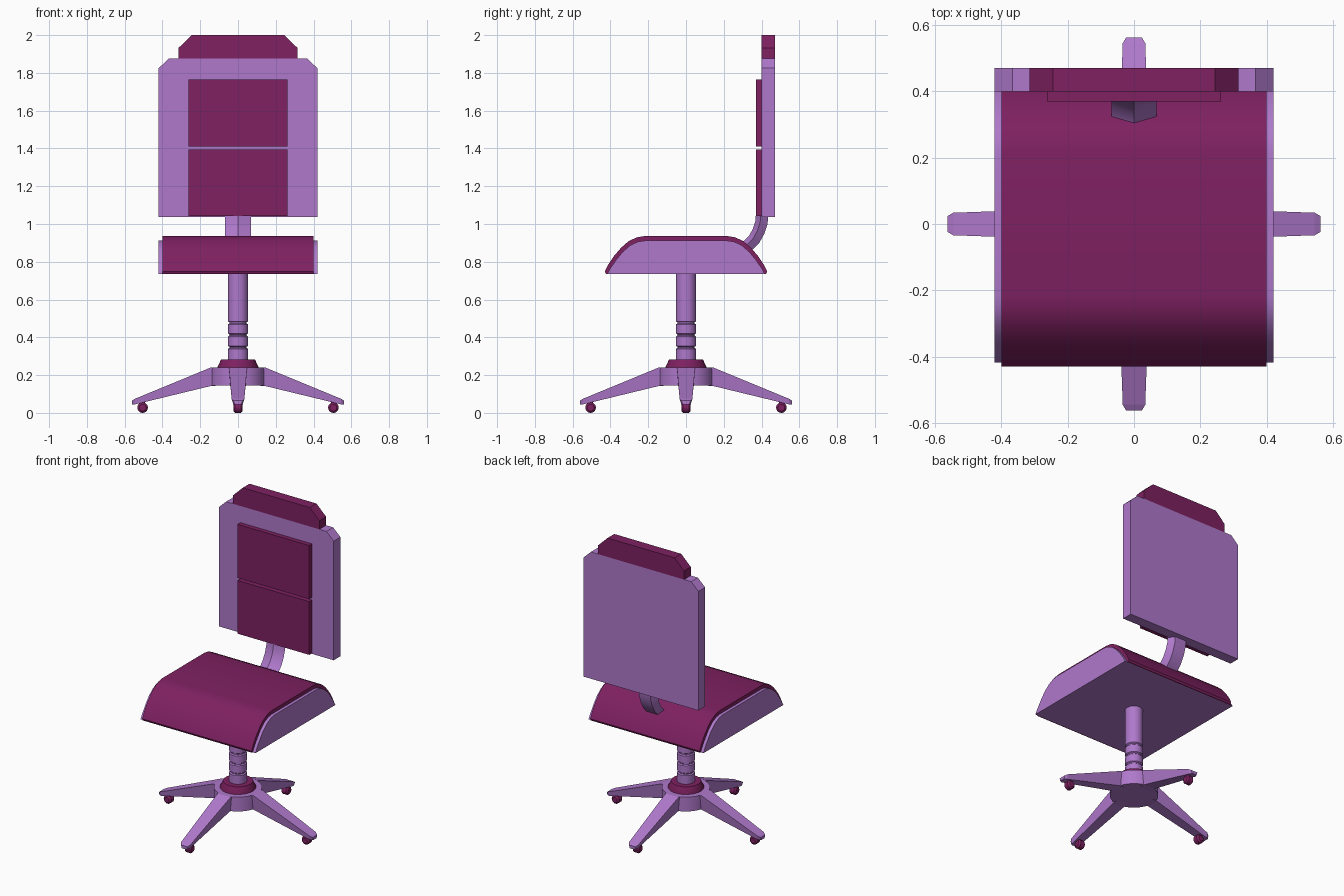
import bpy, bmesh, math
from mathutils import Vector, Matrix

if "Cube" in bpy.data.objects:
    bpy.data.objects.remove(bpy.data.objects["Cube"])


def material(name, rgb):
    m = bpy.data.materials.new(name)
    m.diffuse_color = (*rgb, 1)
    m.use_nodes = True
    m.node_tree.nodes["Principled BSDF"].inputs["Base Color"].default_value = m.diffuse_color
    return m


LILAC = material("lilac", (0.43, 0.19, 0.60))
PLUM = material("plum", (0.21, 0.015, 0.12))


def finish(name, bm, mat, smooth=None):
    bmesh.ops.recalc_face_normals(bm, faces=bm.faces[:])
    me = bpy.data.meshes.new(name)
    bm.to_mesh(me)
    bm.free()
    me.materials.append(mat)
    if smooth:
        me.shade_smooth()
        me.set_sharp_from_angle(angle=math.radians(smooth))
    ob = bpy.data.objects.new(name, me)
    bpy.context.collection.objects.link(ob)
    return ob


def loft(name, rings, mat, smooth=None):
    """Skin a list of equal-length closed rings and cap both ends."""
    bm = bmesh.new()
    vs = [[bm.verts.new(p) for p in r] for r in rings]
    n = len(vs[0])
    for a, b in zip(vs, vs[1:]):
        for i in range(n):
            j = (i + 1) % n
            bm.faces.new((a[i], a[j], b[j], b[i]))
    bm.faces.new(vs[0][::-1])
    bm.faces.new(vs[-1])
    return finish(name, bm, mat, smooth)


def prism_x(name, yz, half, mat, smooth=None):
    return loft(name, [[(x, y, z) for y, z in yz] for x in (-half, half)], mat, smooth)


def prism_y(name, xz, y0, y1, mat):
    return loft(name, [[(x, y, z) for x, z in xz] for y in (y0, y1)], mat)


def lathe(name, rz, mat, sides=32):
    ang = [2 * math.pi * i / sides for i in range(sides)]
    return loft(name, [[(r * math.cos(a), r * math.sin(a), z) for a in ang]
                       for r, z in rz], mat, 30)


def mirrored(half):
    return half + [(-a, b) for a, b in reversed(half)]


# Seat: lilac core wrapped by a thin plum cushion
inner = [(0.418, 0.735), (0.403, 0.762), (0.37, 0.81), (0.335, 0.853),
         (0.295, 0.887), (0.255, 0.906), (0.215, 0.912)]
outer = [(0.424, 0.735), (0.43, 0.748), (0.412, 0.785), (0.38, 0.832), (0.345, 0.873),
         (0.305, 0.908), (0.262, 0.929), (0.22, 0.936)]
prism_x("seat_core", mirrored(inner), 0.42, LILAC, 35)
prism_x("seat_cushion", mirrored(outer) + mirrored(inner)[::-1], 0.40, PLUM, 35)

# Backrest board, head piece and two pads
prism_y("backrest", mirrored([(0.42, 1.037), (0.42, 1.825), (0.367, 1.875)]), 0.40, 0.47, LILAC)
prism_y("headrest", mirrored([(0.315, 1.875), (0.315, 1.932), (0.245, 2.0)]), 0.40, 0.47, PLUM)
for label, z0, z1 in (("lower", 1.042, 1.394), ("upper", 1.411, 1.765)):
    prism_y(f"{label}_back_pad", mirrored([(0.262, z0), (0.262, z1)]), 0.37, 0.402, PLUM)

# Curved five-sided stem joining seat and backrest
path = [Vector(p) for p in ((0, 0.27, 0.845), (0, 0.325, 0.878), (0, 0.362, 0.915),
                            (0, 0.387, 0.96), (0, 0.402, 1.005), (0, 0.406, 1.05))]
section = [(0, -0.036), (0.068, -0.01), (0.042, 0.03), (-0.042, 0.03), (-0.068, -0.01)]
rings = []
for i, p in enumerate(path):
    t = (path[min(i + 1, len(path) - 1)] - path[max(i - 1, 0)]).normalized()
    back = Vector((0, t.z, -t.y))
    rings.append([p + Vector((u, 0, 0)) + back * v for u, v in section])
loft("back_stem", rings, LILAC, 30)

# Column with three grooves, collar and hub
R, G = 0.053, 0.046
profile = [(R, 0.23)]
for z in (0.347, 0.412, 0.477):
    profile += [(R, z - 0.008), (G, z - 0.003), (G, z + 0.003), (R, z + 0.008)]
lathe("column", profile + [(R, 0.74)], LILAC)
lathe("collar", [(0.108, 0.235), (0.108, 0.243), (0.09, 0.282)], PLUM)
lathe("base_hub", [(0.145, 0.145), (0.145, 0.24)], LILAC)

# Four tapered legs, each with a caster wheel
leg = [(0.10, 0.050, 0.042, 0.240, 0.145), (0.145, 0.048, 0.040, 0.240, 0.142),
       (0.545, 0.034, 0.025, 0.075, 0.045), (0.562, 0.024, 0.018, 0.065, 0.045)]
for i, side in enumerate(("right", "back", "left", "front")):
    turn = Matrix.Rotation(i * math.pi / 2, 4, 'Z')
    loft(f"{side}_leg", [[turn @ Vector(p) for p in (
        (r, -b, z0), (r, b, z0), (r, a, z1), (r, -a, z1))]
        for r, a, b, z1, z0 in leg], LILAC)
    wheel = [(0.018, -0.024), (0.028, -0.015), (0.028, 0.015), (0.018, 0.024)]
    ang = [2 * math.pi * k / 20 for k in range(20)]
    loft(f"{side}_caster", [[turn @ Vector((0.505 + r * math.cos(a), y, 0.028 + r * math.sin(a)))
                             for a in ang] for r, y in wheel], PLUM, 30)
    # short peg holding the wheel
    loft(f"{side}_caster_peg", [[turn @ Vector((0.505 + 0.012 * math.cos(a), 0.012 * math.sin(a), z))
                                 for a in ang] for z in (0.03, 0.07)], PLUM, 30)
